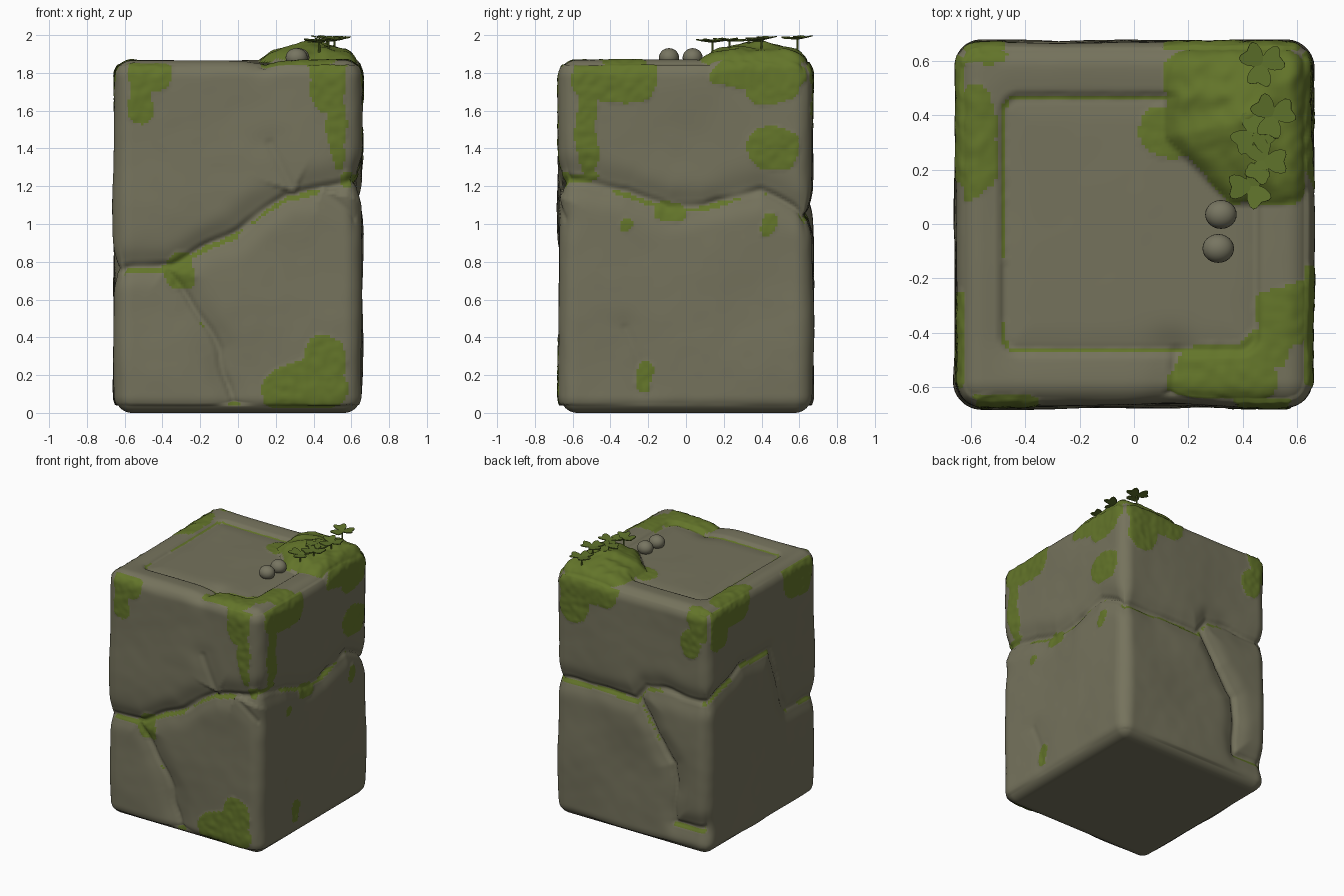
import bpy, bmesh, math, random
from mathutils import Vector, Matrix, noise, kdtree

if "Cube" in bpy.data.objects:
    bpy.data.objects.remove(bpy.data.objects["Cube"])

random.seed(4)
HX, HY, HZ, R = 0.65, 0.665, 1.865, 0.09
NX, NY, NZ = 96, 96, 136


def material(name, rgb):
    m = bpy.data.materials.new(name)
    m.diffuse_color = (*rgb, 1)
    m.use_nodes = True
    m.node_tree.nodes["Principled BSDF"].inputs["Base Color"].default_value = m.diffuse_color
    return m


STONE = material("weathered_stone", (0.178, 0.17, 0.108))
MOSS = material("moss_green", (0.125, 0.177, 0.023))
LEAF = material("leaf_green", (0.115, 0.17, 0.024))
PEBBLE = material("pebble_grey", (0.185, 0.178, 0.12))


def on_face(f, u, v):
    """Place face coordinates on the block: Front, Right, Back, Left, Top."""
    return Vector({"F": (u, -HY, v), "B": (u, HY, v), "R": (HX, u, v),
                   "L": (-HX, u, v), "T": (u, v, HZ)}[f])


def face_of(p):
    if p.z > HZ - 1e-4:
        return "T", p.x, p.y
    if abs(p.x) > HX - 1e-4:
        return ("R" if p.x > 0 else "L"), p.y, p.z
    return ("B" if p.y > 0 else "F"), p.x, p.z


# Cracks between the stone chunks, sampled along each line
samples = []


def crack(f, strength, *pts):
    for a, b in zip(pts, pts[1:]):
        a, b = on_face(f, *a), on_face(f, *b)
        n = max(2, int((b - a).length / .01))
        samples.extend((a.lerp(b, i / n), strength) for i in range(n + 1))


crack("F", 1, (-HX, .76), (-.35, .79), (0, .97), (.25, 1.16), (HX, 1.24))
crack("F", .75, (-.4, .78), (-.26, .6), (-.1, .33), (-.02, 0))
crack("F", .35, (.3, 1.17), (.18, 1.42))
crack("F", .35, (.45, 1.18), (HX, 1.03))
crack("R", 1, (-HY, 1.24), (-.3, 1.17), (-.1, 1.08), (.1, 1.1), (.4, 1.19), (HY, 1.05))
crack("R", .25, (-.32, .45), (-.22, .15))
crack("B", 1, (HX, 1.05), (-.04, 1.05), (-.13, 1.17), (-HX, 1.17))
crack("B", 1, (-.08, 1.08), (-.2, .82), (-.36, .65), (-.38, .2), (-HX, .21))
crack("L", .8, (HY, 1.17), (.25, 1.32), (-.1, 1.3), (-.3, .78), (-HY, .76))
crack("T", .6, (.13, -HY), (.14, -.48))
tree = kdtree.KDTree(len(samples))
for i, (co, s) in enumerate(samples):
    tree.insert(co, i)
tree.balance()

# Moss patches on each face: centre and half sizes
BLOBS = {
    "F": [(-.46, 1.79, .12, .1), (-.52, 1.65, .07, .12), (.47, 1.75, .1, .17), (.53, 1.5, .05, .22),
          (-.3, .75, .08, .1), (.36, .12, .22, .14), (.46, .27, .12, .15), (.61, 1.25, .06, .04)],
    "R": [(-.38, 1.76, .22, .12), (-.52, 1.5, .06, .24), (.4, 1.8, .26, .09), (.46, 1.73, .15, .1),
          (.46, 1.4, .13, .12), (-.57, 1.24, .11, .03), (-.09, 1.07, .08, .05),
          (-.32, 1, .035, .035), (.43, 1, .045, .06), (-.22, .2, .045, .07)],
    "B": [(.36, 1.78, .25, .1), (.48, 1.65, .13, .14), (-.57, 1.77, .08, .13), (-.5, 1.6, .08, .1)],
    "L": [(.4, 1.78, .24, .09), (.53, 1.7, .12, .15), (-.43, 1.74, .17, .15)],
    "T": [(.33, -.57, .2, .13), (.58, -.33, .14, .11), (.49, -.46, .09, .09), (.13, .34, .11, .1),
          (-.61, .3, .11, .2), (-.6, .64, .12, .05), (-.48, -.66, .12, .04)],
}


def mound_radius(p):
    m = (((p.x - .40) / .29) ** 4 + ((p.y - .375) / .30) ** 4) ** .25
    return max(m, 1 + 3 * (.43 - p.x - p.y))


def panel_distance(p):
    """Signed distance to the rounded top panel outline."""
    qx, qy = abs(p.x + .015) - .405, abs(p.y) - .41
    return math.hypot(max(qx, 0), max(qy, 0)) + min(max(qx, qy), 0) - .06


def mossy(p):
    if p.z < 1e-4:
        return False
    f, u, v = face_of(p)
    if f != "T":
        v = min(v, HZ - .1)    # let top patches run over the rim
    u += .035 * noise.noise(p * 7)
    v += .035 * noise.noise(p * 7 + Vector((9, 4, 2)))
    if f == "T" and (mound_radius(p) < 1 + .1 * noise.noise(p * 9)
                     or (abs(panel_distance(p)) < .007 and noise.noise(p * 3) > -.25)):
        return True
    return any(abs((u - a) / w) ** 2.4 + abs((v - b) / h) ** 2.4 < 1 for a, b, w, h in BLOBS[f])


def nearest_crack(p):
    """Distance to and strength of the closest crack, with a slight wobble."""
    _, i, d = tree.find(p + .03 * noise.noise_vector(p * 4))
    return d, samples[i][1]


# Dense box grid
bm = bmesh.new()
verts = {}


def vert(i, j, k):
    if (i, j, k) not in verts:
        verts[i, j, k] = bm.verts.new((HX * (2 * i / NX - 1), HY * (2 * j / NY - 1), HZ * k / NZ))
    return verts[i, j, k]


def side(na, nb, place, flip):
    for a in range(na):
        for b in range(nb):
            quad = [vert(*place(*c)) for c in ((a, b), (a + 1, b), (a + 1, b + 1), (a, b + 1))]
            bm.faces.new(quad[::-1] if flip else quad)


for end in (0, 1):
    side(NX, NY, lambda a, b: (a, b, NZ * end), not end)
    side(NX, NZ, lambda a, b: (a, NY * end, b), bool(end))
    side(NY, NZ, lambda a, b: (NX * end, a, b), not end)

# Remember moss and crack distance before shaping the block
marks = []
for f in bm.faces:
    c = f.calc_center_median()
    marks.append((mossy(c), nearest_crack(c), noise.noise(c * 4)))

# Round the edges, carve cracks, sink the top panel and raise the moss mound
for v in bm.verts:
    p = v.co.copy()
    q = Vector((max(R - HX, min(HX - R, p.x)), max(R - HY, min(HY - R, p.y)), max(R, min(HZ - R, p.z))))
    n = (p - q).normalized()
    new = q + n * R
    if n.z > -.5:
        d, s = nearest_crack(p)
        depth = s * (.024 * max(0, 1 - d / .028) + .03 * math.exp(-(d / .08) ** 2))
        swell = .014 * noise.noise(p * 2.3) + .0015 * noise.noise(p * 9) + .006
        new += n * (swell * (.4 if n.z > .7 else 1) - depth)
        m = mound_radius(p)
        if p.z > HZ - 1e-4:
            sd = panel_distance(p)
            keep = max(0, min(1, (m - .8) * 5))
            new.z -= keep * (.018 * max(0, min(1, .5 - sd / .03)) + .012 * max(0, 1 - abs(sd) / .02)
                             + .008 * math.exp(-(sd / .06) ** 2))
        if p.z > HZ - .1 and m < 1:
            new.z += (.095 + .03 * noise.noise(p * 12)) * (1 - m) ** .6
        if mossy(p):
            new += n * (.003 + .005 * noise.noise(p * 25))
    new.z = max(0, new.z)
    v.co = new
bm.normal_update()

# Moss also settles on the upward ledges inside the cracks
for f, (moss, (d, s), wave) in zip(bm.faces, marks):
    ledge = s > .7 and d < .04 and .35 < f.normal.z < .9 and wave > -.12
    f.material_index = int(moss or ledge)
    f.smooth = True


def make_object(name, mesh_bm, mats):
    me = bpy.data.meshes.new(name)
    mesh_bm.to_mesh(me)
    mesh_bm.free()
    for m in mats:
        me.materials.append(m)
    ob = bpy.data.objects.new(name, me)
    bpy.context.collection.objects.link(ob)
    return ob


make_object("stone_block", bm, [STONE, MOSS])

# Two pebbles on the top panel
for i, (x, y) in enumerate([(.32, .035), (.31, -.09)]):
    pb = bmesh.new()
    bmesh.ops.create_uvsphere(pb, u_segments=24, v_segments=14, radius=1)
    place = Matrix.Translation((x, y, 1.881)) @ Matrix.Diagonal((.058, .053, .05, 1))
    bmesh.ops.transform(pb, matrix=place, verts=pb.verts)
    for f in pb.faces:
        f.smooth = True
    make_object(f"pebble_{i + 1}", pb, [PEBBLE])

# Clover sprigs: rounded heart leaflets around a short stem
for i, (x, y, z, turn) in enumerate([(.47, .59, 1.982, .35), (.51, .4, 1.978, .3), (.44, .33, 1.976, 1.6),
                                     (.48, .23, 1.972, 0), (.43, .14, 1.965, 1.1)]):
    cb = bmesh.new()
    for k in range(3):
        place = (Matrix.Translation((x, y, z)) @ Matrix.Rotation(turn + k * math.tau / 3, 4, "Z")
                 @ Matrix.Rotation(random.uniform(-.18, .12), 4, "Y"))
        leaf = []
        for step in range(16):
            t = step * math.tau / 16
            across = .045 * math.sin(t) * abs(math.sin(t)) ** .6
            along = .048 - .0045 * (3 * math.cos(2 * t) + math.cos(3 * t)) + .042 * math.cos(t)
            leaf.append(cb.verts.new(place @ Vector((along, across, .15 * abs(across)))))
        cb.faces.new(leaf)
    bmesh.ops.create_cone(cb, segments=8, radius1=.007, radius2=.005, depth=.08,
                          matrix=Matrix.Translation((x, y, z - .04)))
    ob = make_object(f"clover_sprig_{i + 1}", cb, [LEAF])
    thick = ob.modifiers.new("leaf_thickness", "SOLIDIFY")
    thick.thickness = .006
